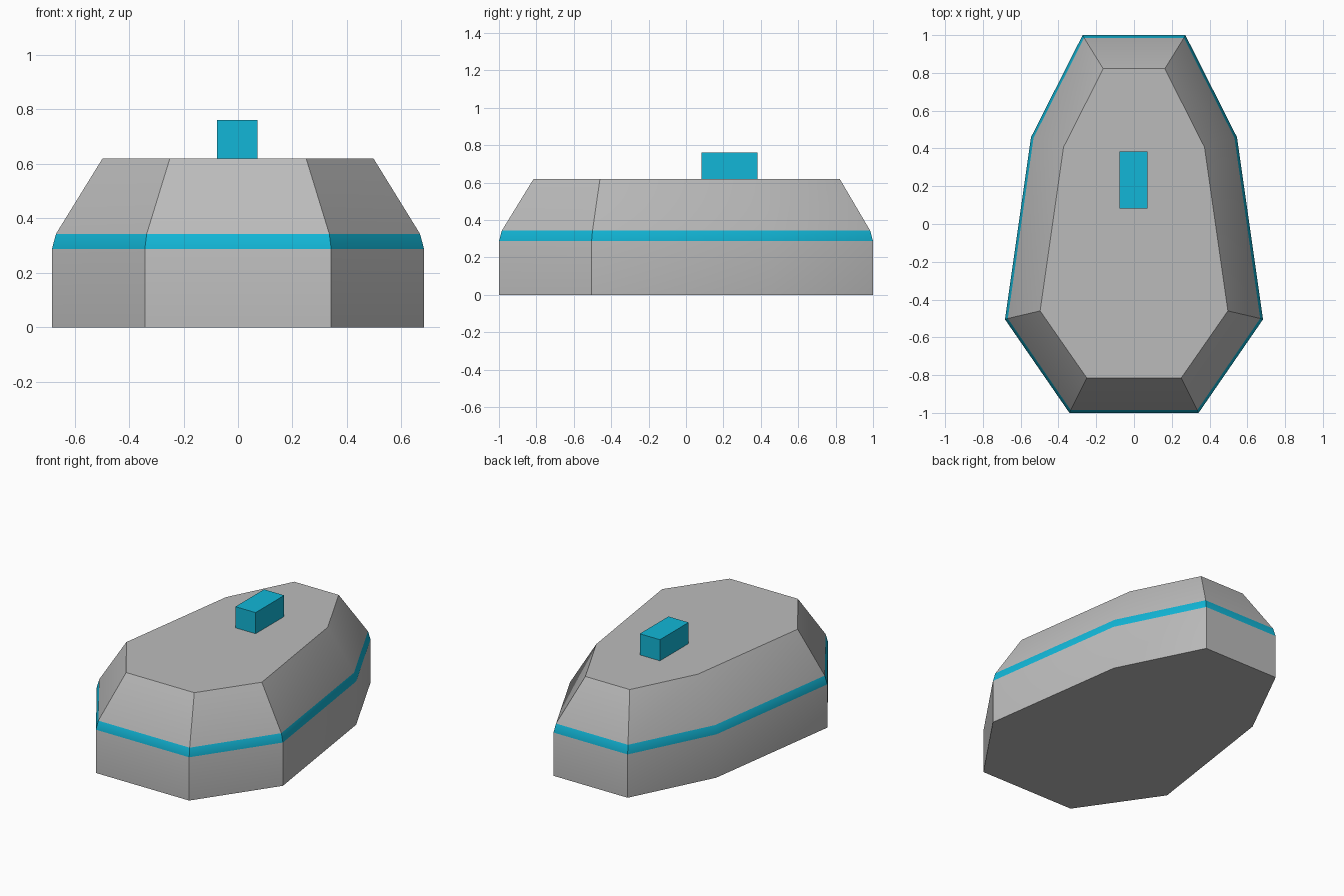
import bpy
import bmesh
import math

cube = bpy.data.objects.get("Cube")
if cube:
    bpy.data.objects.remove(cube, do_unlink=True)


def make_material(name, colour):
    mat = bpy.data.materials.new(name)
    mat.use_nodes = True
    mat.diffuse_color = colour
    mat.node_tree.nodes["Principled BSDF"].inputs["Base Color"].default_value = colour
    return mat


grey = make_material("grey", (0.5, 0.5, 0.5, 1))
cyan = make_material("cyan", (0.006, 0.47, 0.68, 1))


def ring(bm, half, z):
    """Closed outline from its +x half, mirrored across x."""
    points = half + [(-x, y) for x, y in reversed(half)]
    return [bm.verts.new((x, y, z)) for x, y in points]


def finish(bm, name, materials):
    bmesh.ops.recalc_face_normals(bm, faces=bm.faces)
    mesh = bpy.data.meshes.new(name)
    bm.to_mesh(mesh)
    bm.free()
    for mat in materials:
        mesh.materials.append(mat)
    obj = bpy.data.objects.new(name, mesh)
    bpy.context.collection.objects.link(obj)
    return obj


# Hull: straight wall, thin coloured band, sloped upper wall and flat lid
outer = [(0.342, -1.0), (0.683, -0.505), (0.545, 0.46), (0.272, 1.0)]
shoulder = [(0.335, -0.985), (0.668, -0.5), (0.532, 0.455), (0.264, 0.985)]
lid = [(0.25, -0.815), (0.497, -0.46), (0.373, 0.407), (0.163, 0.822)]

bm = bmesh.new()
rings = [ring(bm, half, z) for half, z in
         [(outer, 0), (outer, 0.287), (shoulder, 0.343), (lid, 0.62)]]
for level, (low, high) in enumerate(zip(rings, rings[1:])):
    for i in range(len(low)):
        j = (i + 1) % len(low)
        face = bm.faces.new((low[i], low[j], high[j], high[i]))
        face.material_index = 1 if level == 1 else 0
bm.faces.new(rings[0])
bm.faces.new(rings[-1])
hull = finish(bm, "hull", [grey, cyan])

bpy.ops.object.select_all(action="DESELECT")
hull.select_set(True)
bpy.context.view_layer.objects.active = hull
bpy.ops.object.shade_smooth_by_angle(angle=math.radians(30))

# Small block standing on the lid
bm = bmesh.new()
bmesh.ops.create_cube(bm, size=1)
bmesh.ops.scale(bm, vec=(0.148, 0.3, 0.14), verts=bm.verts)
bmesh.ops.translate(bm, vec=(-0.003, 0.233, 0.69), verts=bm.verts)
finish(bm, "top_block", [cyan])
